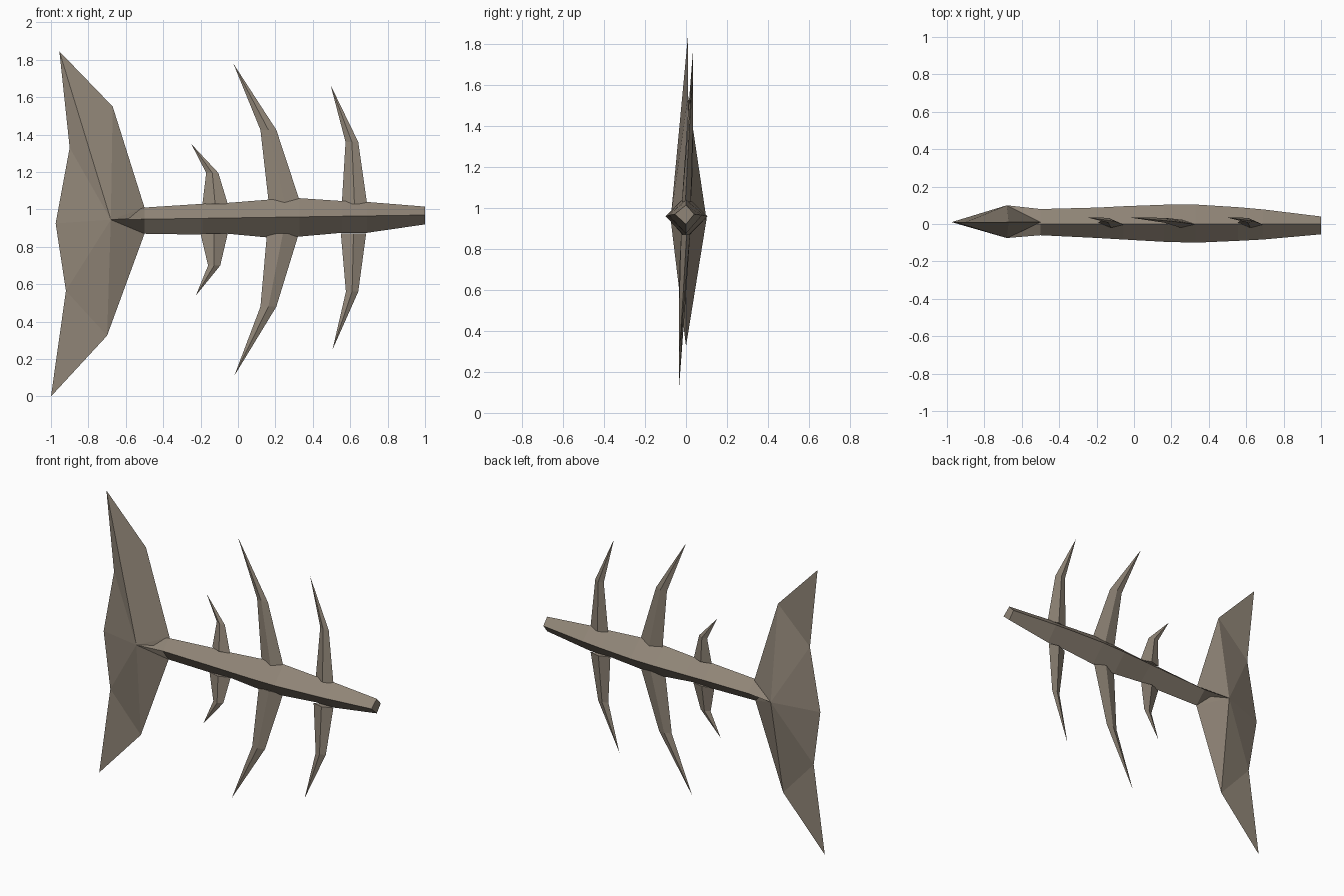
import bpy, bmesh

if "Cube" in bpy.data.objects:
    bpy.data.objects.remove(bpy.data.objects["Cube"])

bone = bpy.data.materials.new("bone_brown")
bone.diffuse_color = (0.28, 0.235, 0.185, 1)
bone.use_nodes = True
bone.node_tree.nodes["Principled BSDF"].inputs["Base Color"].default_value = bone.diffuse_color


def finish(name, bm):
    bmesh.ops.recalc_face_normals(bm, faces=bm.faces)
    me = bpy.data.meshes.new(name)
    bm.to_mesh(me)
    bm.free()
    me.materials.append(bone)
    ob = bpy.data.objects.new(name, me)
    bpy.context.collection.objects.link(ob)


def loft(name, rings, tip=None):
    """Skin four-sided rings; close with caps, or with a point at the end."""
    bm = bmesh.new()
    rows = [[bm.verts.new(p) for p in r] for r in rings]
    for a, b in zip(rows, rows[1:]):
        for i in range(4):
            j = (i + 1) % 4
            bm.faces.new((a[i], a[j], b[j], b[i]))
    bm.faces.new(rows[0])
    if tip:
        t = bm.verts.new(tip)
        for i in range(4):
            bm.faces.new((rows[-1][i], rows[-1][(i + 1) % 4], t))
    else:
        bm.faces.new(rows[-1])
    finish(name, bm)


# spine: diamond sections (x, top z, bottom z, front y, back y)
HUB_X, HUB_Z, HUB_F, HUB_B = -0.68, 0.945, -0.075, 0.10
spine = [(-0.5, 1.01, 0.87, -0.06, 0.08), (-0.19, 1.03, 0.865, -0.075, 0.088),
         (-0.055, 1.035, 0.87, -0.083, 0.095), (0.16, 1.052, 0.85, -0.095, 0.103),
         (0.33, 1.06, 0.855, -0.1, 0.104), (0.555, 1.045, 0.875, -0.09, 0.09),
         (0.69, 1.04, 0.875, -0.083, 0.078), (1.0, 1.015, 0.92, -0.055, 0.04)]
rings = []
for x, top, bot, f, b in spine:
    side = HUB_Z + (x - HUB_X) / 1.68 * 0.025
    rings.append([(x, 0, top), (x, f, side), (x, 0, bot), (x, b, side)])
# the side edges run on to the tail hub
rings.insert(0, [(HUB_X, 0, 0.955), (HUB_X, HUB_F, HUB_Z), (HUB_X, 0, 0.935), (HUB_X, HUB_B, HUB_Z)])
loft("spine", rings)

# tail fin: flat outline with a raised hub on each side
outline = [(-0.5, 1.01), (-0.67, 1.55), (-0.955, 1.845), (-0.90, 1.33), (-0.975, 0.925),
           (-0.92, 0.565), (-1.0, 0.0), (-0.70, 0.325), (-0.5, 0.87)]
bm = bmesh.new()
rim = [bm.verts.new((x, 0.01 if z > 0.9 else 0.0, z)) for x, z in outline]
for y in (HUB_F, HUB_B):
    hub = bm.verts.new((HUB_X, y, HUB_Z))
    upper = [0, 1, 2, 3] if y < 0 else [0, 1, 3]
    fan = upper + [4, 5, 7, 8, 0]
    for i, j in zip(fan, fan[1:]):
        bm.faces.new((hub, rim[i], rim[j]))
    if y > 0:
        bm.faces.new((rim[1], rim[2], rim[3]))
# thin lower tip, shared by both sides
bm.faces.new((rim[5], rim[6], rim[7]))
finish("tail_fin", bm)

# ribs: base x range, knee x range, knee z, tip x, tip z
ribs = {
    "upper_rear_rib": (-0.19, -0.055, -0.17, -0.105, 1.195, -0.25, 1.35),
    "upper_middle_rib": (0.165, 0.335, 0.12, 0.205, 1.425, -0.025, 1.78),
    "upper_front_rib": (0.555, 0.69, 0.575, 0.643, 1.36, 0.495, 1.665),
    "lower_rear_rib": (-0.2, -0.055, -0.16, -0.095, 0.70, -0.225, 0.54),
    "lower_middle_rib": (0.155, 0.325, 0.12, 0.205, 0.48, -0.02, 0.11),
    "lower_front_rib": (0.55, 0.685, 0.577, 0.643, 0.56, 0.505, 0.25),
}
for name, (b0, b1, k0, k1, kz, tx, tz) in ribs.items():
    s = 1 if tz > 1 else -1

    def diamond(x0, x1, y, t, z):
        m = (x0 + x1) / 2
        return [(x0, y + 0.005 * s, z), (m, y - t, z), (x1, y - 0.005 * s, z), (m, y + t, z)]

    base_z = 1.03 if s > 0 else 0.87
    loft(name, [diamond(b0, b1, 0.002 * s, 0.022, base_z),
                diamond(k0, k1, 0.02 * s, 0.013, kz)], (tx, 0.035 * s, tz))
